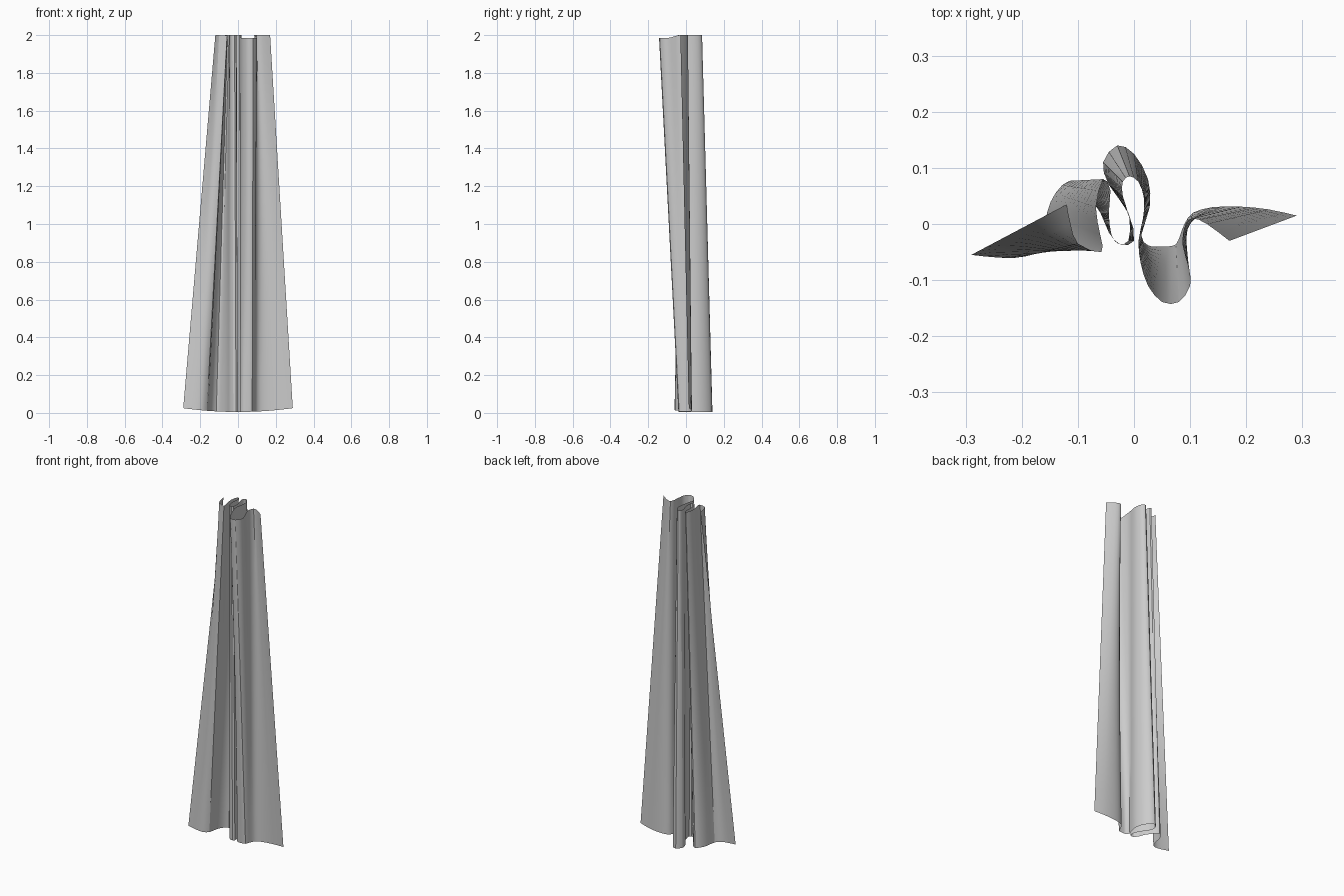
import bpy
import bmesh
from mathutils import Vector

cube = bpy.data.objects.get("Cube")
if cube:
    bpy.data.objects.remove(cube, do_unlink=True)

# Plan of the folds in hundredths of a unit: hem point, then matching top point
FOLDS = [
    # outer panel on the right
    ((-29, -5.5), (-12, 3.5)), ((-24, -6), (-11.3, 0)), ((-19.5, -5.8), (-10, -3.5)),
    ((-16.5, -3.5), (-5.8, -5)),
    # small rear pleat
    ((-15.5, 2), (-6, -2)), ((-14, 5.5), (-6.8, 3)), ((-11.5, 7.7), (-5.5, 8)),
    ((-9, 6), (-4.2, 6)), ((-6, 2), (-4.5, 2)),
    # narrow front pleat
    ((-4.5, -1.5), (-4, -2)), ((-2.5, -3.6), (-2.8, -3.5)), ((0, -3), (-1, -3)),
    ((-1, 2), (-0.8, 1)),
    # tall rear pleat
    ((-4.5, 7), (-2, 5)), ((-5.5, 11), (-2, 7.5)), ((-3, 14), (-0.8, 8.5)),
    ((0, 12.5), (0.8, 7.5)), ((2.5, 8), (1.8, 4.5)), ((2.8, 3), (1.6, 1)),
    # deep front pleat
    ((1.3, -2), (0.8, -3)), ((2.5, -3.8), (1.2, -7)), ((4, -4), (2.5, -11)),
    ((6, -4), (5, -13.9)), ((7.5, -3.6), (8, -13.9)), ((8.3, -1.8), (10, -11)),
    ((9, 0), (9.8, -8)),
    # outer panel on the left
    ((10.5, 2), (8.6, -3.5)), ((14, 3), (9.2, 0)), ((19, 3.1), (10.5, 1)),
    ((24, 2.6), (13, 0)), ((29, 1.5), (17, -3)),
]
ROWS = 12


def refine(points):
    """Add one smooth point halfway along each span."""
    pts = [Vector(p) * 0.01 for p in points]
    ends = [pts[0]] + pts + [pts[-1]]
    out = []
    for i in range(len(pts) - 1):
        a, b, c, d = ends[i:i + 4]
        out += [b, (9 * (b + c) - a - d) / 16]
    return out + [pts[-1]]


def make_material(name, color):
    mat = bpy.data.materials.new(name)
    mat.use_nodes = True
    mat.diffuse_color = color
    mat.node_tree.nodes["Principled BSDF"].inputs["Base Color"].default_value = color
    return mat


# Gathered curtain cloth, lofted from hem to top
hem = refine([f[0] for f in FOLDS])
top = refine([f[1] for f in FOLDS])
bm = bmesh.new()
grid = []
for low, high in zip(hem, top):
    z_low = 0.005 + 0.02 * (low.x / 0.29) ** 2
    z_high = 2.0 - 0.015 * min(1, max(0, -high.y - 0.04) / 0.05)
    column = []
    for r in range(ROWS + 1):
        t = r / ROWS
        p = low.lerp(high, t)
        column.append(bm.verts.new((p.x, p.y, z_low + (z_high - z_low) * t)))
    grid.append(column)
for left, right in zip(grid, grid[1:]):
    for r in range(ROWS):
        bm.faces.new((left[r], right[r], right[r + 1], left[r + 1]))

mesh = bpy.data.meshes.new("curtain")
bm.to_mesh(mesh)
bm.free()
curtain = bpy.data.objects.new("curtain", mesh)
bpy.context.collection.objects.link(curtain)
mesh.materials.append(make_material("grey cloth", (0.6, 0.6, 0.6, 1)))

bpy.ops.object.select_all(action="DESELECT")
curtain.select_set(True)
bpy.context.view_layer.objects.active = curtain
bpy.ops.object.shade_smooth_by_angle(angle=0.5)
